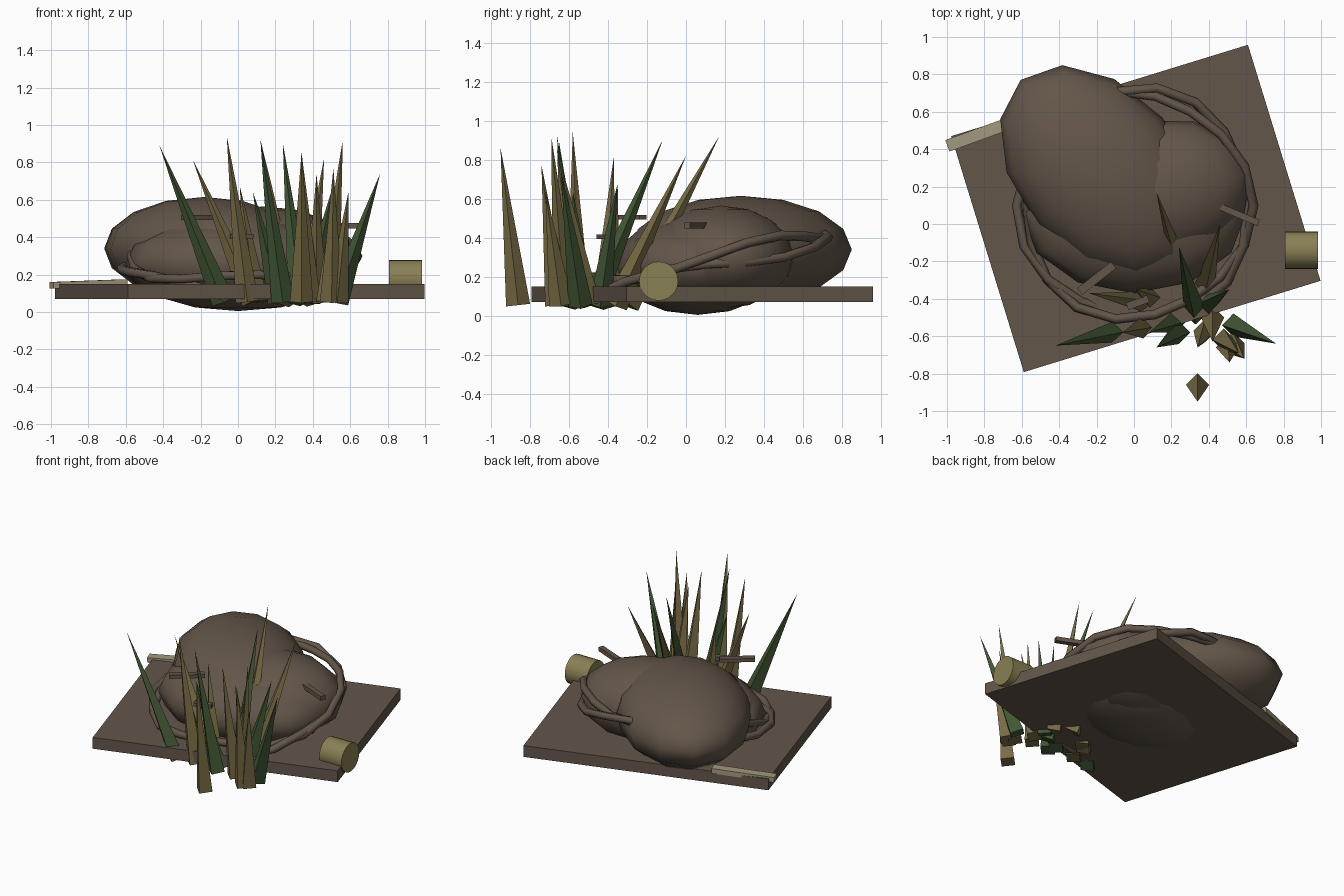
import bpy, math
from mathutils import Vector

cube = bpy.data.objects.get("Cube")
if cube:
    bpy.data.objects.remove(cube, do_unlink=True)


def material(name, rgb):
    m = bpy.data.materials.new(name)
    m.use_nodes = True
    m.diffuse_color = (*rgb, 1)
    m.node_tree.nodes["Principled BSDF"].inputs["Base Color"].default_value = (*rgb, 1)
    return m


BROWN = material("mud brown", (0.125, 0.093, 0.068))
OLIVE = material("dry grass", (0.19, 0.15, 0.06))
GREEN = material("dark green", (0.055, 0.095, 0.035))
REED = material("reed olive", (0.25, 0.215, 0.09))
PALE = material("pale wood", (0.36, 0.32, 0.21))


def finish(name, mat, smooth=None):
    ob = bpy.context.object
    ob.name = name
    ob.data.materials.append(mat)
    if smooth:
        bpy.ops.object.shade_smooth_by_angle(angle=math.radians(smooth))
    return ob


def box(name, mat, loc, size, turn=0, tilt=0):
    bpy.ops.mesh.primitive_cube_add(size=1, location=loc,
                                    rotation=(0, math.radians(tilt), math.radians(turn)))
    bpy.context.object.scale = size
    return finish(name, mat)


def mound(name, loc, radii, turn=0):
    bpy.ops.mesh.primitive_uv_sphere_add(segments=12, ring_count=8, radius=1, location=loc,
                                         rotation=(0, 0, math.radians(turn)))
    bpy.context.object.scale = radii
    return finish(name, BROWN, 50)


def blade(name, mat, base, tip, width=0.062):
    base, tip = Vector(base), Vector(tip)
    axis = tip - base
    bpy.ops.mesh.primitive_cone_add(vertices=4, radius1=width, radius2=0, depth=axis.length,
                                    location=(base + tip) / 2)
    ob = finish(name, mat)
    ob.rotation_mode = "QUATERNION"
    ob.rotation_quaternion = Vector((0, 0, 1)).rotation_difference(axis)
    return ob


# Ground slab
box("ground_slab", BROWN, (0.01, 0.083, 0.11), (1.66, 1.32, 0.08), 17.1)

# Overlapping mounds
mound("base_mound", (0, 0.06, 0.26), (0.6, 0.43, 0.255))
mound("right_mound", (0.14, 0.18, 0.3), (0.49, 0.38, 0.265), 10)
mound("main_mound", (-0.18, 0.28, 0.34), (0.65, 0.44, 0.275), 131)


# Woven vines circling the mounds, low in front and high at the back
def vine(name, phase, radius, lift):
    curve = bpy.data.curves.new(name, "CURVE")
    curve.dimensions = "3D"
    curve.bevel_depth = 0.026
    curve.bevel_resolution = 1
    count = 18
    spline = curve.splines.new("POLY")
    spline.points.add(count - 1)
    spline.use_cyclic_u = True
    for i, p in enumerate(spline.points):
        a = math.tau * i / count
        r = radius + 0.025 * math.cos(3 * a + phase)
        y = 0.1 + r * math.sin(a)
        z = 0.255 + lift + 0.22 * y + 0.035 * math.sin(3 * a + phase)
        p.co = (0.01 + r * math.cos(a), y, z, 1)
    ob = bpy.data.objects.new(name, curve)
    bpy.context.collection.objects.link(ob)
    curve.materials.append(BROWN)


vine("vine_upper", 0, 0.605, 0.02)
vine("vine_lower", 2.6, 0.615, -0.03)

# Loose sticks
box("front_stick", BROWN, (-0.2, -0.29, 0.505), (0.23, 0.045, 0.025), 38)
box("side_stick", BROWN, (0.56, 0.05, 0.462), (0.23, 0.035, 0.03), -23)
box("small_stick", BROWN, (0.02, -0.42, 0.405), (0.12, 0.04, 0.025), 20)

# Pale plank on the slab corner
box("pale_plank", PALE, (-0.8, 0.49, 0.15), (0.42, 0.065, 0.035), 20, -2)

# Reed log
bpy.ops.mesh.primitive_cylinder_add(vertices=24, radius=0.1, depth=0.175,
                                    location=(0.895, -0.14, 0.178), rotation=(0, math.pi / 2, 0))
finish("reed_log", REED, 40)

# Grass blades: base x, base y, tip x, tip y, tip z
dry = [(0.34, -0.86, 0.34, -0.95, 0.86), (0.27, -0.3, 0.12, 0.17, 0.92),
       (0.08, -0.42, -0.24, -0.37, 0.81), (0.37, -0.36, 0.46, 0, 0.82),
       (0.05, -0.55, -0.06, -0.58, 0.94), (0.48, -0.62, 0.56, -0.69, 0.92),
       (0.38, -0.57, 0.34, -0.66, 0.85), (0.5, -0.66, 0.51, -0.74, 0.77),
       (0.42, -0.5, 0.42, -0.63, 0.74), (0.1, -0.4, 0.01, -0.35, 0.67),
       (0.53, -0.64, 0.59, -0.72, 0.64)]
fresh = [(-0.08, -0.57, -0.42, -0.65, 0.89), (0.53, -0.54, 0.76, -0.64, 0.74),
         (0.33, -0.48, 0.24, -0.12, 0.9), (0.24, -0.58, 0.12, -0.66, 0.92),
         (0.38, -0.44, 0.51, -0.35, 0.68), (0.22, -0.52, 0.08, -0.58, 0.64)]
for label, mat, rows in (("dry_blade", OLIVE, dry), ("green_blade", GREEN, fresh)):
    for i, (bx, by, tx, ty, tz) in enumerate(rows):
        blade(f"{label}_{i + 1}", mat, (bx, by, 0.055), (tx, ty, tz))
